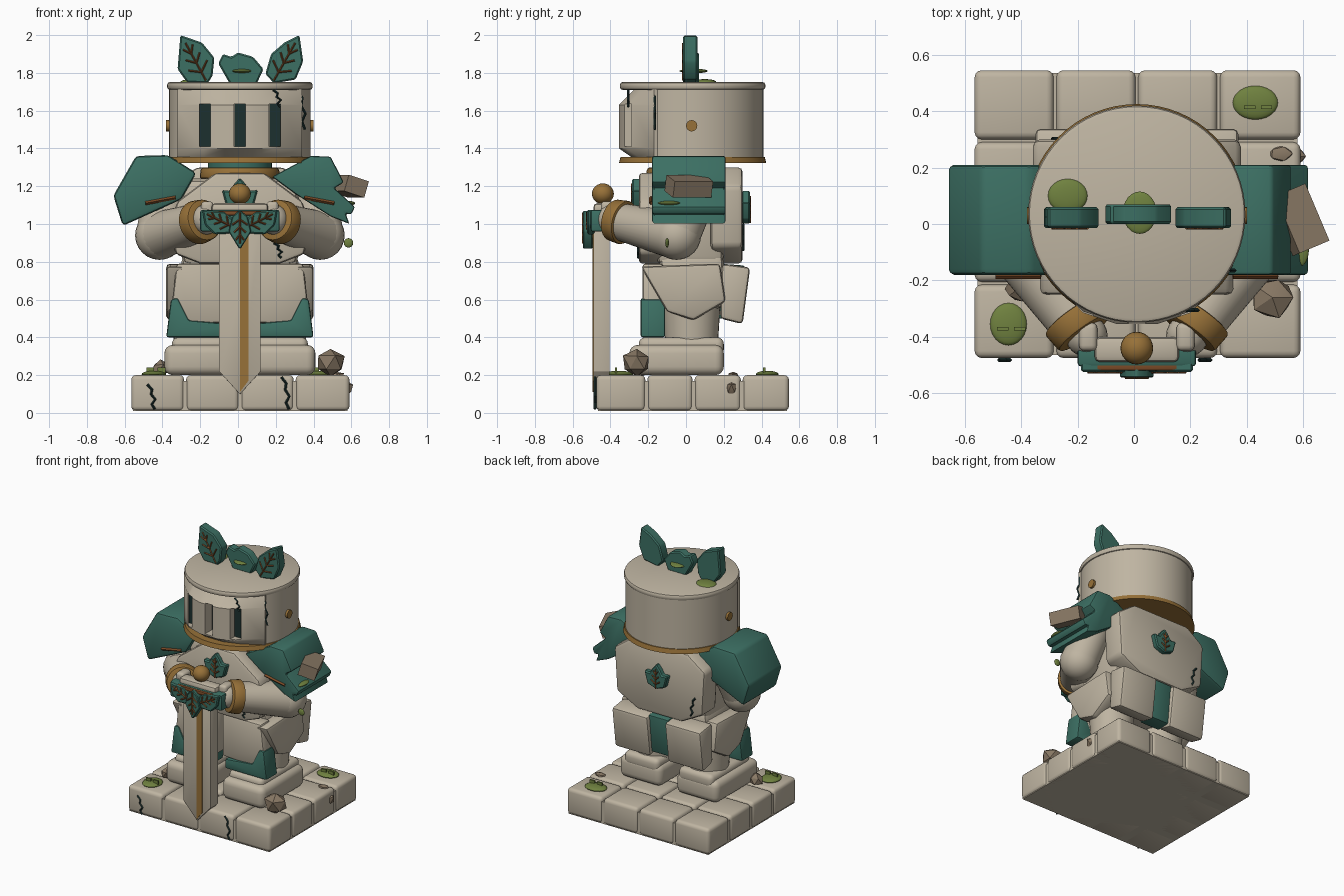
import bpy, bmesh, math, random
from mathutils import Vector, Matrix

random.seed(4)
if "Cube" in bpy.data.objects:
    bpy.data.objects.remove(bpy.data.objects["Cube"])
MID = 0.01      # symmetry plane of the figure
made = []


def material(name, *rgb):
    m = bpy.data.materials.new(name)
    m.use_nodes = True
    m.diffuse_color = (*rgb, 1)
    m.node_tree.nodes["Principled BSDF"].inputs["Base Color"].default_value = (*rgb, 1)
    return m


STONE = material("pale stone", 0.52, 0.46, 0.36)
TEAL = material("teal", 0.045, 0.16, 0.125)
GOLD = material("old gold", 0.31, 0.165, 0.04)
COPPER = material("copper vein", 0.2, 0.07, 0.02)
MOSS = material("moss green", 0.16, 0.22, 0.05)
ROCK = material("brown rock", 0.25, 0.19, 0.13)
DARK = material("dark crack", 0.012, 0.03, 0.028)


def add(name, data, mat, bevel=0, segments=2):
    ob = bpy.data.objects.new(name, data)
    bpy.context.collection.objects.link(ob)
    data.materials.append(mat)
    if bevel:
        mod = ob.modifiers.new("bevel", "BEVEL")
        mod.width, mod.segments, mod.limit_method = bevel, segments, "ANGLE"
    made.append(ob)
    return ob


def from_bmesh(name, bm, mat, bevel=0, segments=2):
    bmesh.ops.recalc_face_normals(bm, faces=bm.faces)
    me = bpy.data.meshes.new(name)
    bm.to_mesh(me)
    bm.free()
    return add(name, me, mat, bevel, segments)


def loft(name, rings, mat, bevel=0, segments=2):
    bm = bmesh.new()
    loops = [[bm.verts.new(p) for p in ring] for ring in rings]
    for a, b in zip(loops, loops[1:]):
        for i in range(len(a)):
            bm.faces.new((a[i - 1], a[i], b[i], b[i - 1]))
    bm.faces.new(loops[0])
    bm.faces.new(loops[-1])
    return from_bmesh(name, bm, mat, bevel, segments)


def prism(name, axis, pts, lo, hi, mat, bevel=0, segments=2):
    place = {"x": lambda p, d: (d, p[0], p[1]), "y": lambda p, d: (p[0], d, p[1]),
             "z": lambda p, d: (p[0], p[1], d)}[axis]
    return loft(name, [[place(p, d) for p in pts] for d in (lo, hi)], mat, bevel, segments)


def box(name, x, y, z, mat, bevel=0, segments=2):
    pts = [(x[0], y[0]), (x[1], y[0]), (x[1], y[1]), (x[0], y[1])]
    return prism(name, "z", pts, z[0], z[1], mat, bevel, segments)


def flip(pts):
    return [(2 * MID - p[0], *p[1:]) for p in pts]


def whole(half):
    return half + flip(half)[::-1]


def tube(name, a, b, r1, r2, mat, bevel=0, sides=32):
    a, b = Vector(a), Vector(b)
    bm = bmesh.new()
    turn = (b - a).to_track_quat("Z", "Y").to_matrix().to_4x4()
    bmesh.ops.create_cone(bm, cap_ends=True, segments=sides, radius1=r1, radius2=r2, depth=(b - a).length,
                          matrix=Matrix.Translation((a + b) / 2) @ turn)
    return from_bmesh(name, bm, mat, bevel)


def ball(name, c, size, mat):
    bm = bmesh.new()
    bmesh.ops.create_uvsphere(bm, u_segments=24, v_segments=12, radius=1,
                              matrix=Matrix.Translation(c) @ Matrix.Diagonal((*size, 1)))
    return from_bmesh(name, bm, mat)


def line(name, paths, r, mat):
    cu = bpy.data.curves.new(name, "CURVE")
    cu.dimensions, cu.bevel_depth, cu.bevel_resolution = "3D", r, 0
    for path in paths:
        s = cu.splines.new("POLY")
        s.points.add(len(path) - 1)
        for p, co in zip(s.points, path):
            p.co = (*co, 1)
    return add(name, cu, mat)


def leaf(name, pts, base, tip, y, thick, face=-1):
    # extruded leaf with a rib and side veins on one face
    prism(name, "y", pts, y, y + thick, TEAL, 0.008, 1)
    fy = y if face < 0 else y + thick
    b, t = Vector((base[0], fy, base[1])), Vector((tip[0], fy, tip[1]))
    d, side = t - b, Vector((tip[1] - base[1], 0, base[0] - tip[0]))
    veins = [[b, b + d * 0.9]]
    for k in (0.2, 0.42, 0.64):
        veins += [[b + d * k, b + d * (k + 0.16) + side * s * 0.25 * (1.1 - k)] for s in (-1, 1)]
    line(name + "_veins", veins, 0.005, COPPER)


def rock(name, c, size):
    bm = bmesh.new()
    bmesh.ops.create_icosphere(bm, subdivisions=1, radius=1)
    for v in bm.verts:
        v.co = Vector(c) + Vector([a * s for a, s in zip(v.co * random.uniform(0.85, 1.1), size)])
    return from_bmesh(name, bm, ROCK)


def moss(name, c, rx, ry):
    x, y, z = c
    ball(name, c, (rx, ry, 0.018), MOSS)
    for k in (-0.02, 0.04):
        box(name + "_sprout", (x + k - 0.02, x + k + 0.02), (y - 0.022, y - 0.01), (z, z + 0.035), MOSS)


def crack(name, x, y, z0, z1):
    path = [(x + w, y, z1 + (z0 - z1) * i / 5) for i, w in enumerate((-0.02, 0.005, 0, 0.022, 0.004, 0.02))]
    line(name, [path], 0.007, DARK)


# paved base
cols, rows = (-0.57, -0.28, 0.01, 0.3, 0.595), (-0.48, -0.21, 0.04, 0.295, 0.55)
box("base_core", (-0.555, 0.58), (-0.465, 0.535), (0.01, 0.17), STONE)
for x0, x1 in zip(cols, cols[1:]):
    for y0, y1 in zip(rows, rows[1:]):
        box("paving_block", (x0 + 0.005, x1 - 0.005), (y0 + 0.005, y1 - 0.005), (0.01, 0.2), STONE, 0.025, 3)

# feet, legs, hip armour and arms, one per side
for side, s in (("left", 1), ("right", -1)):
    X = lambda v: MID + s * v
    box(side + "_foot_sole", (X(0.06), X(0.4)), (-0.3, 0.2), (0.2, 0.36), STONE, 0.045, 4)
    box(side + "_foot_top", (X(0.08), X(0.36)), (-0.25, 0.2), (0.3, 0.4), STONE, 0.035, 4)
    tube(side + "_leg", (X(0.21), 0.03, 0.38), (X(0.21), 0.03, 0.7), 0.14, 0.16, STONE)
    M = (lambda p: p) if s > 0 else flip
    prism(side + "_front_tasset", "y", M([(0.03, 0.79), (0.345, 0.79), (0.37, 0.58), (0.28, 0.47), (0.03, 0.48)]),
          -0.23, -0.12, STONE, 0.015)
    prism(side + "_front_cloth", "y", M([(0.06, 0.4), (0.4, 0.4), (0.375, 0.6), (0.34, 0.61), (0.28, 0.49),
                                         (0.06, 0.47)]), -0.215 - 0.025, -0.11, TEAL, 0.012)
    prism(side + "_side_tasset", "x", [(-0.24, 0.775), (0.18, 0.79), (0.21, 0.59), (0.04, 0.49), (-0.1, 0.535)],
          X(0.29), X(0.39), STONE, 0.02)
    prism(side + "_back_tasset", "x", [(0.19, 0.79), (0.34, 0.77), (0.3, 0.47), (0.18, 0.5)],
          X(0.07), X(0.36), STONE, 0.02)
    elbow, hand = Vector((X(0.425), -0.05, 0.94)), Vector((X(0.19), -0.38, 1.02))
    ball(side + "_elbow", elbow, (0.13, 0.13, 0.13), STONE)
    tube(side + "_upper_arm", elbow, (X(0.38), 0.04, 1.18), 0.125, 0.13, STONE)
    tube(side + "_forearm", elbow, hand, 0.128, 0.095, STONE)
    d = (hand - elbow).normalized()
    tube(side + "_cuff", hand - d * 0.07, hand + d * 0.01, 0.118, 0.11, GOLD, 0.01)
    ball(side + "_hand", hand + d * 0.02, (0.075, 0.075, 0.08), STONE)
    box(side + "_finger", (X(0.14), X(0.205)), (-0.45, -0.35), (1.03, 1.12), STONE, 0.02, 3)
    line(side + "_strap", [[(X(0.34), -0.185, 1.14), (X(0.42), -0.185, 1.125), (X(0.5), -0.185, 1.11)]], 0.01, COPPER)
    tube(side + "_helmet_rivet", (X(0.36), 0.03, 1.52), (X(0.39), 0.03, 1.52), 0.03, 0.03, GOLD, 0, 16)
prism("back_cloth", "x", [(0.18, 0.79), (0.31, 0.78), (0.28, 0.5), (0.17, 0.5)], -0.07, 0.09, TEAL, 0.01)

# torso
box("pelvis", (-0.3, 0.32), (-0.14, 0.2), (0.55, 0.84), STONE, 0.04)
box("torso", (-0.3, 0.32), (-0.16, 0.2), (0.78, 1.24), STONE, 0.05)
prism("chest_plate", "y", whole([(-0.12, 1.27), (-0.32, 1.12), (-0.36, 1.0), (-0.33, 0.84), (-0.2, 0.79)]),
      -0.25, -0.12, STONE, 0.02)
prism("back_plate", "y", whole([(-0.22, 1.3), (-0.36, 1.2), (-0.34, 0.88), (-0.17, 0.79)]), 0.13, 0.3, STONE, 0.025)
crest = [(-0.07, -0.06), (-0.095, 0.03), (-0.05, 0.025), (-0.03, 0.06), (0, 0.095), (0.03, 0.06), (0.05, 0.025),
         (0.095, 0.03), (0.07, -0.06), (0, -0.085)]
for name, z, y, face in (("chest_emblem", 1.15, -0.285, -1), ("back_emblem", 1.085, 0.295, 1)):
    leaf(name, [(MID + a, z + b) for a, b in crest], (MID, z - 0.08), (MID, z + 0.08), y, 0.045, face)
tube("neck", (MID, 0.03, 1.2), (MID, 0.03, 1.34), 0.17, 0.17, TEAL)
tube("neck_ring", (MID, 0.0, 1.24), (MID, 0.0, 1.3), 0.215, 0.205, GOLD, 0.015)

# shoulder armour, whole and broken
prism("right_pauldron", "y", [(-0.66, 1.15), (-0.54, 1.36), (-0.37, 1.365), (-0.22, 1.27), (-0.3, 1.13), (-0.61, 0.99)],
      -0.18, 0.21, TEAL, 0.02)
prism("left_broken_pauldron", "y", [(0.18, 1.25), (0.385, 1.36), (0.49, 1.357), (0.56, 1.22), (0.51, 1.19), (0.62, 1.09),
                                    (0.6, 1.05), (0.57, 1.055), (0.59, 1), (0.49, 1.04), (0.31, 1.155)],
      -0.18, 0.21, TEAL, 0.012)
shard = box("shoulder_shard", (-0.06, 0.06), (-0.11, 0.11), (-0.045, 0.045), ROCK)
shard.matrix_world = Matrix.Translation((0.585, 0.015, 1.2)) @ Matrix.Rotation(0.4, 4, "Z") @ Matrix.Rotation(0.3, 4, "Y")

# helmet: shell with a flat front opening, faceted visor, cap and rim
HY, R = 0.035, 0.375
arc = [(MID + R * math.cos(t * math.tau / 64), max(HY + R * math.sin(t * math.tau / 64), -0.17)) for t in range(64)]
prism("helmet_shell", "z", arc, 1.34, 1.73, STONE)
tube("helmet_rim", (MID, HY, 1.323), (MID, HY, 1.355), 0.39, 0.382, GOLD, 0, 64)
tube("helmet_cap", (MID, HY, 1.71), (MID, HY, 1.752), 0.385, 0.385, STONE, 0.015, 64)
visor = loft("visor", [[(x, y, z) for x, y in whole([(-0.3, -0.1), (-0.32, -0.17), (-0.18, d + 0.04), (-0.06, d)])]
                       for z, d in ((1.355, -0.29), (1.4, -0.355), (1.63, -0.355), (1.715, -0.27))], STONE)
cutters = []
for c in (-0.175, MID, 0.195):
    cut = box("slot_cutter", (c - 0.03, c + 0.03), (-0.5, -0.265), (1.41, 1.635), DARK)
    cut.hide_render = True
    cutters.append(made.pop())
    mod = visor.modifiers.new("slot", "BOOLEAN")
    mod.object, mod.operation = cut, "DIFFERENCE"
    box("visor_slot", (c - 0.029, c + 0.029), (-0.275, -0.2), (1.411, 1.634), DARK)

# crest leaves
leaf("right_crest_leaf", [(-0.305, 2), (-0.19, 1.96), (-0.125, 1.88), (-0.135, 1.785), (-0.16, 1.745), (-0.27, 1.75),
                          (-0.32, 1.82)], (-0.17, 1.76), (-0.29, 1.98), -0.015, 0.075)
leaf("left_crest_leaf", [(0.325, 2), (0.345, 1.86), (0.305, 1.765), (0.19, 1.745), (0.145, 1.795), (0.175, 1.9),
                         (0.245, 1.96)], (0.19, 1.76), (0.315, 1.98), -0.015, 0.075)
prism("middle_crest_leaf", "y", [(-0.105, 1.85), (-0.08, 1.9), (-0.035, 1.885), (0, 1.908), (0.08, 1.885), (0.135, 1.82),
                                 (0.1, 1.745), (-0.045, 1.745)], 0, 0.07, TEAL, 0.008, 1)

# sword
prism("sword_blade", "y", whole([(-0.1, 1), (-0.1, 0.22), (0.009, 0.1)]), -0.49, -0.405, STONE, 0.01)
prism("blade_inlay", "y", [(MID, 0.98), (0.055, 0.98), (0.055, 0.17), (MID, 0.11)], -0.496, -0.489, GOLD)
box("sword_guard", (-0.2, 0.22), (-0.505, -0.42), (0.96, 1.075), TEAL, 0.012)
box("guard_trim", (-0.16, 0.18), (-0.52, -0.49), (1.045, 1.07), COPPER, 0.006)
box("sword_grip", (-0.14, 0.16), (-0.49, -0.4), (1.05, 1.11), STONE, 0.02)
ball("pommel", (MID, -0.44, 1.16), (0.058, 0.058, 0.055), GOLD)
wing = [(-0.19, 1.075), (-0.07, 1.065), (-0.01, 1.01), (-0.035, 0.95), (-0.125, 0.945), (-0.175, 0.995)]
leaf("right_guard_leaf", wing, (-0.02, 0.98), (-0.18, 1.06), -0.525, 0.04)
leaf("left_guard_leaf", flip(wing), (0.04, 0.98), (0.2, 1.06), -0.525, 0.04)
leaf("middle_guard_leaf", whole([(0.005, 1.07), (-0.03, 1.04), (-0.05, 0.96), (0.005, 0.87)]),
     (MID, 1.06), (MID, 0.88), -0.545, 0.05)

# rubble, moss and cracks
rock("front_rubble", (0.49, -0.26, 0.265), (0.085, 0.08, 0.08))
rock("small_rubble", (-0.41, -0.23, 0.235), (0.05, 0.05, 0.045))
rock("base_chip", (0.57, 0.24, 0.13), (0.045, 0.035, 0.045))
rock("side_rubble", (0.52, 0.25, 0.2), (0.045, 0.03, 0.02))
moss("back_moss", (0.43, 0.43, 0.205), 0.08, 0.06)
moss("front_moss", (-0.445, -0.355, 0.205), 0.065, 0.075)
ball("helmet_moss", (-0.235, 0.1, 1.752), (0.07, 0.06, 0.015), MOSS)
ball("crest_moss", (0.02, 0.04, 1.81), (0.06, 0.075, 0.012), MOSS)
ball("shoulder_moss", (0.59, -0.09, 1.11), (0.03, 0.06, 0.012), MOSS)
ball("arm_moss", (0.585, -0.1, 0.9), (0.025, 0.01, 0.025), MOSS)
crack("base_crack_right", -0.46, -0.482, 0.02, 0.15)
crack("base_crack_left", 0.25, -0.482, 0.02, 0.19)
crack("visor_crack", 0.205, -0.305, 1.62, 1.71)
crack("shell_crack", 0.335, -0.165, 1.5, 1.71)
crack("chest_crack", 0.21, -0.252, 0.82, 0.9)
crack("back_crack", -0.27, 0.302, 0.86, 1.0)

# bake modifiers and shade
bpy.context.view_layer.update()
bpy.ops.object.select_all(action="DESELECT")
for ob in made:
    ob.select_set(True)
bpy.context.view_layer.objects.active = made[0]
bpy.ops.object.convert(target="MESH")
bpy.ops.object.shade_smooth_by_angle(angle=math.radians(32))
for cut in cutters:
    bpy.data.objects.remove(cut)
